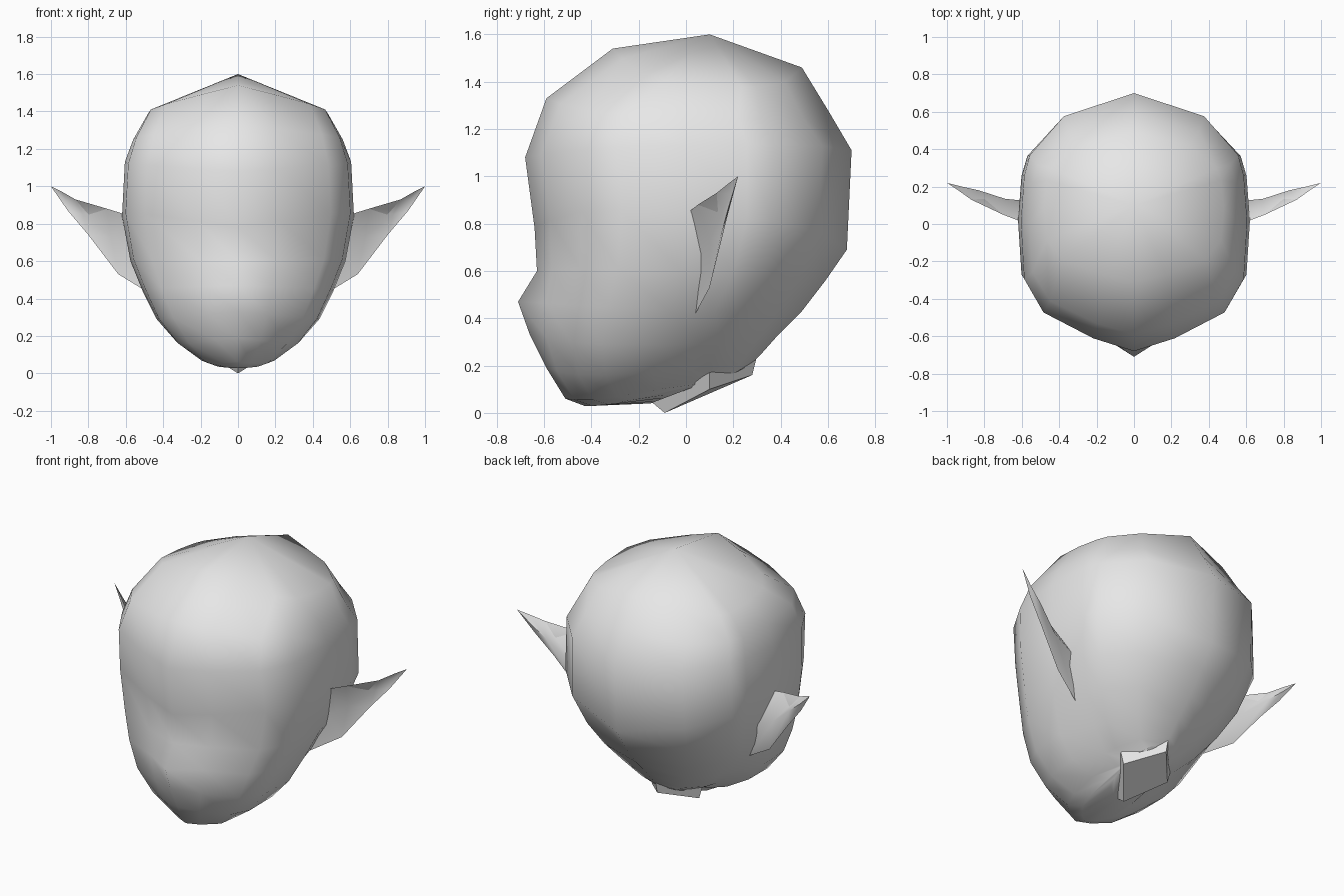
import bpy, bmesh
from mathutils import Vector

cube = bpy.data.objects.get("Cube")
if cube:
    bpy.data.objects.remove(cube, do_unlink=True)

grey = bpy.data.materials.new("plain grey")
grey.use_nodes = True
grey.diffuse_color = (0.8, 0.8, 0.8, 1)
grey.node_tree.nodes["Principled BSDF"].inputs["Base Color"].default_value = (0.8, 0.8, 0.8, 1)


def loft(name, loops, start_tip=None, end_tip=None, angle=1.2):
    """Skin closed loops of points; each end closes to a tip or a flat cap."""
    bm = bmesh.new()
    rows = [[bm.verts.new(p) for p in loop] for loop in loops]
    n = len(rows[0])
    for a, b in zip(rows, rows[1:]):
        for i in range(n):
            j = (i + 1) % n
            bm.faces.new((a[i], a[j], b[j], b[i]))
    for row, tip in ((rows[0], start_tip), (rows[-1], end_tip)):
        if tip is None:
            bm.faces.new(row)
        else:
            v = bm.verts.new(tip)
            for i in range(n):
                bm.faces.new((row[i], row[(i + 1) % n], v))
    bmesh.ops.recalc_face_normals(bm, faces=bm.faces)
    mesh = bpy.data.meshes.new(name)
    bm.to_mesh(mesh)
    bm.free()
    mesh.materials.append(grey)
    obj = bpy.data.objects.new(name, mesh)
    bpy.context.collection.objects.link(obj)
    bpy.ops.object.select_all(action='DESELECT')
    obj.select_set(True)
    bpy.context.view_layer.objects.active = obj
    bpy.ops.object.shade_smooth_by_angle(angle=angle)
    return obj


# Half outline of the skull from front to back: (depth fraction, width fraction)
outline = [(0, 0), (.05, .36), (.15, .8), (.28, .97), (.5, 1),
           (.68, .97), (.76, .92), (.91, .62), (1, 0)]


def skull_ring(fy, fz, by, bz, width, side_z, pinch=1, nose=0):
    half = []
    for t, k in outline:
        z = fz + (bz - fz) * t + (side_z - (fz + bz) / 2) * k
        x = width * k * (pinch if t > .5 else 1)
        y = fy + (by - fy) * t - (nose if t == 0 else 0)
        half.append(Vector((x, y, z)))
    return half + [Vector((-p.x, p.y, p.z)) for p in reversed(half[1:-1])]


# Head: tilted rings from crown to underside of the jaw
rings = [
    skull_ring(-.31, 1.54, .49, 1.46, .48, 1.39),
    skull_ring(-.59, 1.33, .60, 1.28, .56, 1.25),
    skull_ring(-.68, 1.08, .70, 1.11, .605, 1.13),
    skull_ring(-.64, .78, .68, .69, .62, .84),
    skull_ring(-.63, .60, .59, .56, .575, .60, .95),
    skull_ring(-.65, .47, .49, .43, .51, .44, .9, .06),
    skull_ring(-.64, .33, .39, .33, .435, .29, .8, .02),
    skull_ring(-.59, .19, .31, .24, .33, .17, .7),
    skull_ring(-.51, .06, .28, .21, .20, .10, .7),
    skull_ring(-.43, .03, .27, .20, .13, .09),
    skull_ring(-.15, .04, .27, .20, .12, .12),
]
loft("head", rings, start_tip=(0, .10, 1.6))

# Neck stub: short four-sided plug
loft("neck", [
    [(0, -.15, .05), (.18, .10, .17), (0, .30, .24), (-.18, .10, .17)],
    [(0, -.09, 0), (.16, .10, .10), (0, .28, .16), (-.16, .10, .10)],
], angle=.6)

# Ears: folded blades, given by upper edge, inner fold, lower edge and back
stations = [
    [(.57, 0, .84), (.56, .06, .66), (.46, .04, .42), (.55, .12, .66)],
    [(.70, .05, .88), (.68, .10, .73), (.64, .10, .53), (.69, .135, .73)],
    [(.87, .13, .93), (.83, .155, .85), (.80, .145, .74), (.83, .18, .85)],
    [(.94, .18, .97), (.92, .19, .925), (.91, .18, .87), (.92, .20, .925)],
]
for side, name in ((1, "left_ear"), (-1, "right_ear")):
    loops = [[(side * x, y, z) for x, y, z in s] for s in stations]
    loft(name, loops, end_tip=(side, .22, 1.0), angle=1.0)
